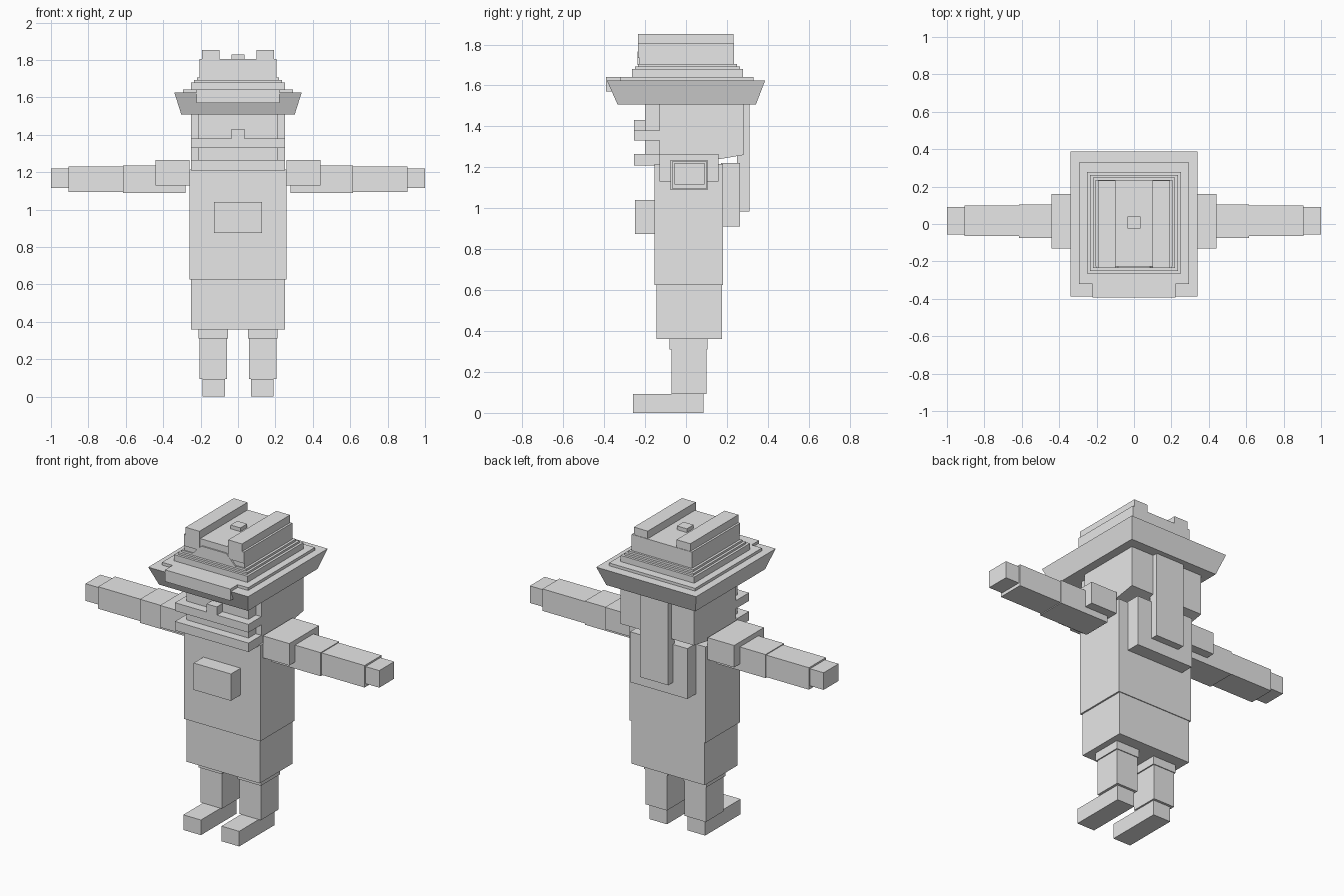
import bpy

grey = bpy.data.materials.new("plain grey")
grey.diffuse_color = (0.8, 0.8, 0.8, 1)


def loft(name, low, high):
    """Solid between two four-cornered loops."""
    faces = [(3, 2, 1, 0), (4, 5, 6, 7)]
    faces += [(i, (i + 1) % 4, (i + 1) % 4 + 4, i + 4) for i in range(4)]
    mesh = bpy.data.meshes.new(name)
    mesh.from_pydata(low + high, [], faces)
    mesh.materials.append(grey)
    obj = bpy.data.objects.new(name, mesh)
    bpy.context.collection.objects.link(obj)
    return obj


def rect(x0, x1, y0, y1, z):
    return [(x0, y0, z), (x1, y0, z), (x1, y1, z), (x0, y1, z)]


def box(name, x, y, z):
    return loft(name, rect(*x, *y, z[0]), rect(*x, *y, z[1]))


def mid(name, half, y, z):
    return box(name, (-half, half), y, z)


def pair(name, x, y, z):
    box("right_" + name, x, y, z)
    box("left_" + name, (-x[1], -x[0]), y, z)


# legs
pair("foot", (0.07, 0.19), (-0.26, 0.085), (0, 0.093))
pair("lower_leg", (0.06, 0.205), (-0.07, 0.10), (0.093, 0.34))
pair("upper_leg", (0.053, 0.212), (-0.08, 0.105), (0.31, 0.37))

# body
mid("hips", 0.25, (-0.145, 0.175), (0.36, 0.63))
mid("torso", 0.26, (-0.155, 0.18), (0.625, 1.215))
mid("chest_box", 0.127, (-0.25, -0.15), (0.875, 1.04))

# arms
pair("shoulder", (0.26, 0.44), (-0.13, 0.16), (1.13, 1.265))
pair("upper_arm", (0.28, 0.615), (-0.075, 0.105), (1.09, 1.235))
pair("forearm", (0.61, 0.907), (-0.065, 0.10), (1.095, 1.23))
pair("hand", (0.90, 1.0), (-0.055, 0.09), (1.115, 1.22))

# head, with a slightly sloping underside
loft("head",
     [(-0.25, -0.13, 1.19), (0.25, -0.13, 1.19), (0.25, 0.28, 1.26), (-0.25, 0.28, 1.26)],
     rect(-0.25, 0.25, -0.13, 0.28, 1.52))
mid("face", 0.212, (-0.20, -0.12), (1.21, 1.52))
mid("nose", 0.035, (-0.255, -0.19), (1.375, 1.43))
mid("upper_lip", 0.25, (-0.255, -0.12), (1.33, 1.38))
mid("lower_lip", 0.25, (-0.255, -0.12), (1.21, 1.265))

# back pieces
mid("back_slab", 0.195, (0.17, 0.265), (0.91, 1.22))
mid("hair_tail", 0.096, (0.25, 0.31), (0.985, 1.51))

# hat
loft("hat_brim", rect(-0.303, 0.303, -0.335, 0.342, 1.508),
     rect(-0.34, 0.34, -0.387, 0.387, 1.625))
mid("brim_top", 0.293, (-0.32, 0.33), (1.62, 1.642))
mid("visor", 0.222, (-0.392, -0.30), (1.57, 1.642))
for i, top in enumerate((1.68, 1.692, 1.705)):
    s = 0.25 - 0.015 * i
    mid("hat_band", s, (-s - 0.015, s + 0.028), (1.64, top))
mid("crown", 0.205, (-0.228, 0.235), (1.70, 1.805))
pair("crown_ridge", (0.098, 0.192), (-0.235, 0.232), (1.80, 1.852))
pair("crown_front_rib", (0.098, 0.204), (-0.235, -0.225), (1.735, 1.805))
mid("crown_button", 0.034, (-0.025, 0.04), (1.80, 1.828))

# trapezoid plate on the front of the crown
loft("crown_badge", rect(-0.15, 0.15, -0.236, -0.22, 1.70),
     rect(-0.085, 0.085, -0.236, -0.22, 1.765))
